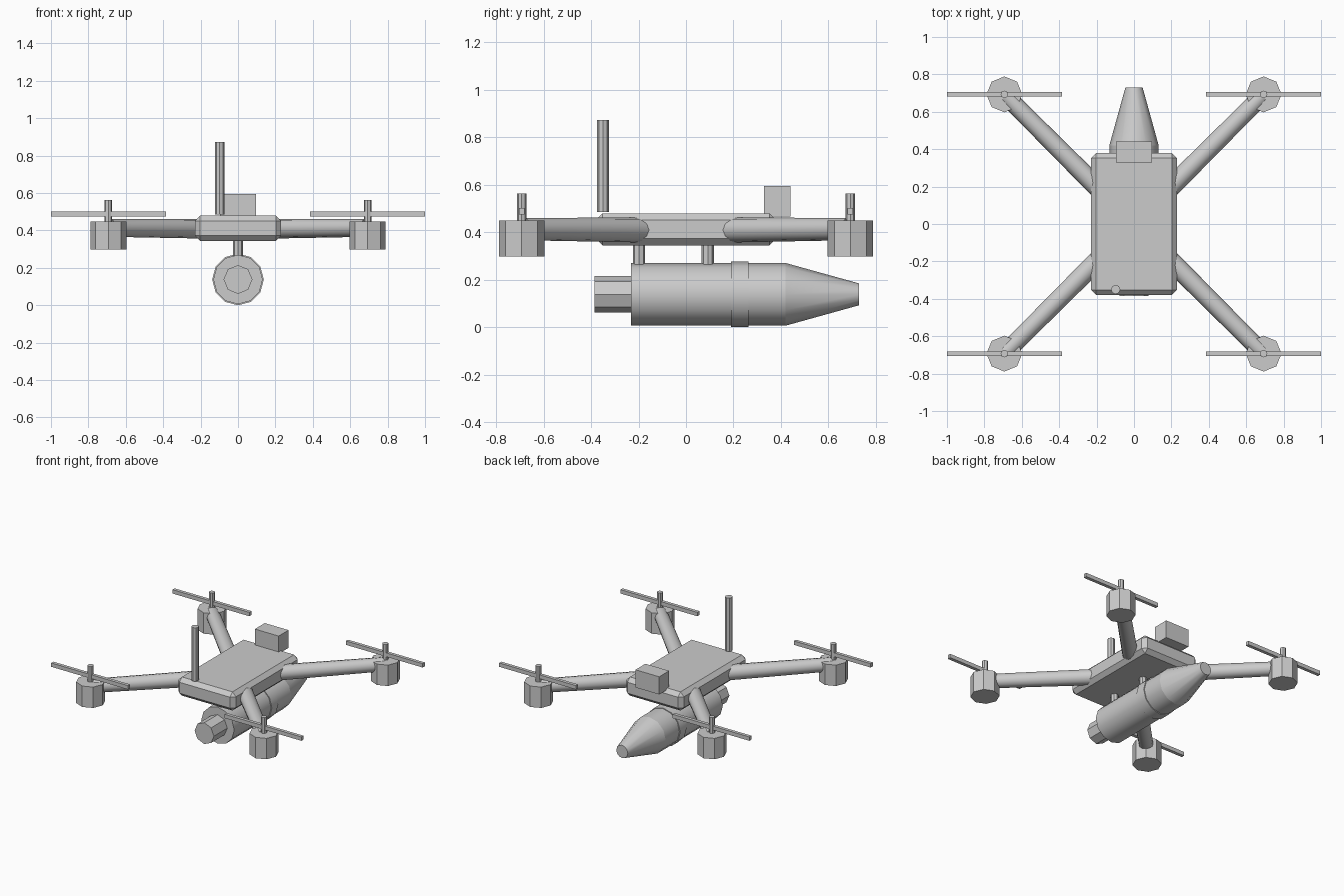
import bpy
import math
from mathutils import Vector

cube = bpy.data.objects.get("Cube")
if cube:
    bpy.data.objects.remove(cube, do_unlink=True)

grey = bpy.data.materials.new("plain_grey")
grey.use_nodes = True
GREY = (0.6, 0.6, 0.6, 1)
grey.diffuse_color = GREY
grey.node_tree.nodes["Principled BSDF"].inputs["Base Color"].default_value = GREY


def finish(name, smooth=False):
    obj = bpy.context.object
    obj.name = name
    obj.data.materials.append(grey)
    if smooth:
        bpy.ops.object.shade_smooth_by_angle(angle=math.radians(40))
    return obj


def box(name, centre, size):
    bpy.ops.mesh.primitive_cube_add(size=1, location=centre)
    obj = finish(name)
    obj.scale = size
    bpy.ops.object.transform_apply(location=False, rotation=False, scale=True)
    return obj


def rod(name, start, end, r1, r2=None, sides=8, smooth=False):
    """Cylinder or cone frustum between two points."""
    start, end = Vector(start), Vector(end)
    axis = end - start
    bpy.ops.mesh.primitive_cone_add(
        vertices=sides, radius1=r1, radius2=r1 if r2 is None else r2,
        depth=axis.length, location=(start + end) / 2,
        rotation=axis.to_track_quat('Z', 'Y').to_euler())
    return finish(name, smooth)


# Bevelled central body
body = box("body", (0, 0, 0.412), (0.46, 0.76, 0.135))
bevel = body.modifiers.new("chamfer", 'BEVEL')
bevel.width = 0.028
bevel.segments = 1

# Camera box and antenna on the body
box("camera_box", (0, 0.385, 0.53), (0.19, 0.113, 0.128))
rod("antenna", (-0.098, -0.35, 0.485), (-0.098, -0.35, 0.872), 0.025)

# Four arms, each with motor, shaft and two-bladed rotor
M = 0.693
for sx, side in ((1, "left"), (-1, "right")):
    for sy, end in ((1, "back"), (-1, "front")):
        tag = f"{end}_{side}"
        x, y = sx * M, sy * M
        rod("arm_" + tag, (sx * 0.15, sy * 0.15, 0.409), (sx * 0.685, sy * 0.685, 0.413),
            0.053, 0.047, sides=12, smooth=True)
        rod("motor_" + tag, (x, y, 0.298), (x, y, 0.449), 0.096)
        rod("shaft_" + tag, (x, y, 0.44), (x, y, 0.563), 0.02)
        box("rotor_" + tag, (x, y, 0.488), (0.614, 0.024, 0.028))

# Slung pod: tail, main tube, band and tapered nose
Z = 0.138
rod("pod_tail", (0, -0.385, Z), (0, -0.22, Z), 0.077)
rod("pod_tube", (0, -0.232, Z), (0, 0.42, Z), 0.132, sides=12, smooth=True)
rod("pod_band", (0, 0.19, Z), (0, 0.263, Z), 0.138, sides=12, smooth=True)
rod("pod_nose", (0, 0.42, Z), (0, 0.73, Z), 0.132, 0.046, sides=12, smooth=True)

# Hangers between the body and the pod
for name, y in (("front_hanger", -0.198), ("back_hanger", 0.092)):
    rod(name, (0, y, 0.25), (0, y, 0.36), 0.026)
